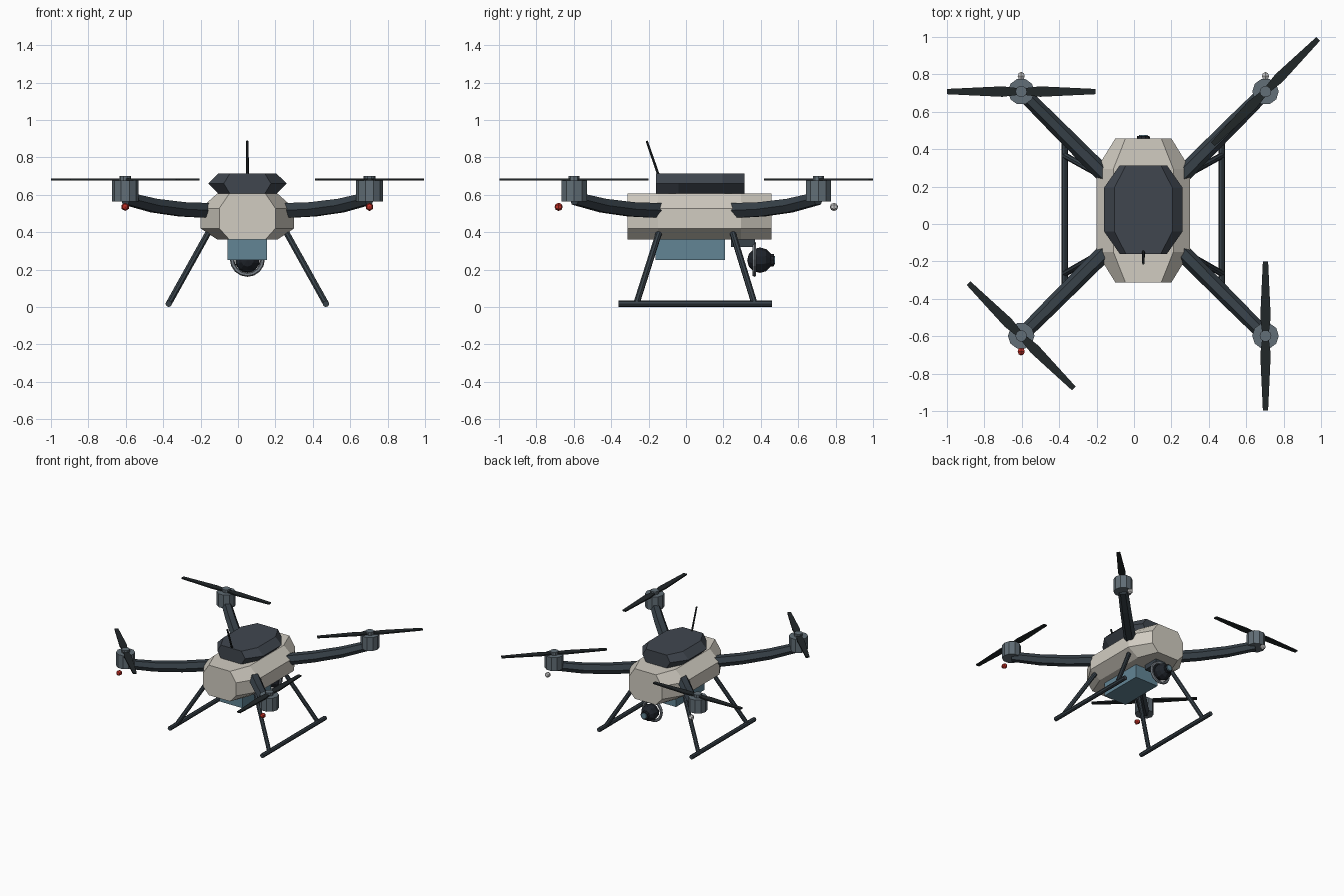
import bpy, bmesh, math
from mathutils import Vector, Matrix

if "Cube" in bpy.data.objects:
    bpy.data.objects.remove(bpy.data.objects["Cube"])

CX, CY = 0.05, 0.055   # middle of the rotor square
BY = 0.073             # middle of the hull


def mat(name, r, g, b):
    m = bpy.data.materials.new(name)
    m.diffuse_color = [(c / 255) ** 2.2 for c in (r, g, b)] + [1]
    m.use_nodes = True
    m.node_tree.nodes["Principled BSDF"].inputs["Base Color"].default_value = m.diffuse_color
    return m


SHELL = mat("shell", 208, 203, 192)
COVER = mat("cover", 66, 72, 80)
FRAME = mat("frame", 58, 67, 74)
MOTOR = mat("motor", 98, 110, 118)
BLADE = mat("blade", 38, 43, 45)
BLUE = mat("payload", 98, 132, 148)
BLACK = mat("camera", 36, 40, 46)
STEEL = mat("steel", 120, 127, 134)
RED = mat("red_light", 190, 50, 42)
WHITE = mat("white_light", 225, 225, 225)


def finish(name, bm, material):
    bmesh.ops.recalc_face_normals(bm, faces=bm.faces)
    me = bpy.data.meshes.new(name)
    bm.to_mesh(me)
    bm.free()
    me.materials.append(material)
    ob = bpy.data.objects.new(name, me)
    bpy.context.collection.objects.link(ob)
    return ob


def loft(name, rings, material):
    """Skin a list of equal-length rings and cap both ends."""
    bm = bmesh.new()
    vs = [[bm.verts.new(p) for p in ring] for ring in rings]
    n = len(vs[0])
    for a, b in zip(vs, vs[1:]):
        for i in range(n):
            j = (i + 1) % n
            bm.faces.new((a[i], a[j], b[j], b[i]))
    bm.faces.new(vs[0])
    bm.faces.new(vs[-1])
    return finish(name, bm, material)


def hull(name, profile, y0, y1, taper, chamfer, material):
    """Right-half profile (x, z) mirrored, lofted along y with narrowed ends."""
    ring = profile + [(-x, z) for x, z in reversed(profile)]
    stations = [(y0, taper), (y0 + chamfer, 1), (y1 - chamfer, 1), (y1, taper)]
    return loft(name, [[(CX + x * s, y, z) for x, z in ring] for y, s in stations], material)


def tube(name, points, radii, sides, material):
    pts = [Vector(p) for p in points]
    d = (pts[-1] - pts[0]).normalized()
    u = d.cross(Vector((0, 0, 1))).normalized()
    v = u.cross(d)
    rings = []
    for p, r in zip(pts, radii):
        angles = [2 * math.pi * k / sides for k in range(sides)]
        rings.append([p + r * (u * math.cos(a) + v * math.sin(a)) for a in angles])
    return loft(name, rings, material)


def cylinder(name, x, y, z0, z1, r, sides, material):
    bm = bmesh.new()
    m = Matrix.Translation((x, y, (z0 + z1) / 2)) @ Matrix.Rotation(math.pi / sides, 4, 'Z')
    bmesh.ops.create_cone(bm, cap_ends=True, segments=sides, radius1=r, radius2=r,
                          depth=z1 - z0, matrix=m)
    return finish(name, bm, material)


def box(name, lo, hi, material):
    bm = bmesh.new()
    lo, hi = Vector(lo), Vector(hi)
    m = Matrix.Translation((lo + hi) / 2) @ Matrix.Diagonal((*(hi - lo), 1))
    bmesh.ops.create_cube(bm, size=1, matrix=m)
    return finish(name, bm, material)


def ball(name, loc, r, material, u=8, v=6):
    bm = bmesh.new()
    m = Matrix.Translation(loc) @ Matrix.Rotation(math.pi / 2, 4, 'X')
    bmesh.ops.create_uvsphere(bm, u_segments=u, v_segments=v, radius=r, matrix=m)
    return finish(name, bm, material)


# Hull and top cover
hull("body", [(0.16, 0.36), (0.25, 0.42), (0.25, 0.527), (0.16, 0.607)],
     -0.312, 0.457, 0.6, 0.162, SHELL)
hull("top_cover", [(0.155, 0.605), (0.21, 0.66), (0.155, 0.714)],
     -0.16, 0.314, 0.6, 0.12, COVER)
tube("antenna", [(CX, -0.145, 0.70), (CX, -0.21, 0.887)], [0.008, 0.007], 6, BLADE)

# Arms, motors, propellers and lights
ARM = [(0.19, 0.515), (0.35, 0.522), (0.50, 0.542), (0.65, 0.58)]
for sx, sy, deg in [(-1, 1, 0), (1, 1, 45), (-1, -1, -45), (1, -1, 90)]:
    tag = ("front" if sy < 0 else "rear") + ("_left" if sx < 0 else "_right")
    mx, my = CX + sx * 0.653, CY + sy * 0.653
    tube("arm_" + tag, [(CX + sx * t, CY + sy * t, z) for t, z in ARM],
         [0.046, 0.044, 0.042, 0.038], 6, FRAME)
    cylinder("motor_" + tag, mx, my, 0.565, 0.675, 0.071, 10, MOTOR)
    cylinder("hub_" + tag, mx, my, 0.67, 0.70, 0.031, 10, MOTOR)
    a = math.radians(deg)
    for k in (0, 1):
        d = Vector((math.cos(a + k * math.pi), math.sin(a + k * math.pi), 0))
        n = Vector((-d.y, d.x, 0))
        o = Vector((mx, my, 0.681))
        rings = []
        for t, w in [(0.0, 0.016), (0.1, 0.028), (0.398, 0.014)]:
            c = o + d * t
            rings.append([c + n * (w * s) + Vector((0, 0, h))
                          for s, h in [(-1, -.005), (1, -.005), (1, .005), (-1, .005)]])
        loft(f"blade_{k + 1}_{tag}", rings, BLADE)
    ball("light_" + tag, (mx, my + sy * 0.083, 0.535), 0.022, RED if sy < 0 else WHITE, 6, 4)

# Landing gear
for s, side in [(-1, "left"), (1, "right")]:
    x = CX + s * 0.42
    tube("skid_" + side, [(x, -0.36, 0.017), (x, 0.46, 0.017)], [0.0175] * 2, 8, FRAME)
    for y0, y1, end in [(-0.145, -0.265, "front"), (0.25, 0.366, "rear")]:
        tube(f"leg_{end}_{side}", [(CX + s * 0.21, y0, 0.395), (x, y1, 0.018)],
             [0.017] * 2, 8, FRAME)

# Payload box and gimbal camera
box("payload_box", (CX - 0.105, -0.163, 0.25), (CX + 0.105, 0.208, 0.365), BLUE)
box("gimbal_mount", (CX - 0.045, 0.24, 0.32), (CX + 0.045, 0.37, 0.365), FRAME)
bpy.ops.mesh.primitive_torus_add(location=(CX, 0.365, 0.255), rotation=(math.pi / 2, 0, 0),
                                 major_segments=16, minor_segments=6,
                                 major_radius=0.082, minor_radius=0.012)
ring = bpy.context.object
ring.name = "gimbal_ring"
ring.data.materials.append(STEEL)
ball("camera_ball", (CX, 0.395, 0.25), 0.068, BLACK, 10, 6)
tube("camera_lens", [(CX, 0.43, 0.25), (CX, 0.47, 0.25)], [0.036, 0.034], 10, BLACK)
tube("lens_glass", [(CX, 0.465, 0.25), (CX, 0.477, 0.25)], [0.026, 0.022], 10, BLUE)
